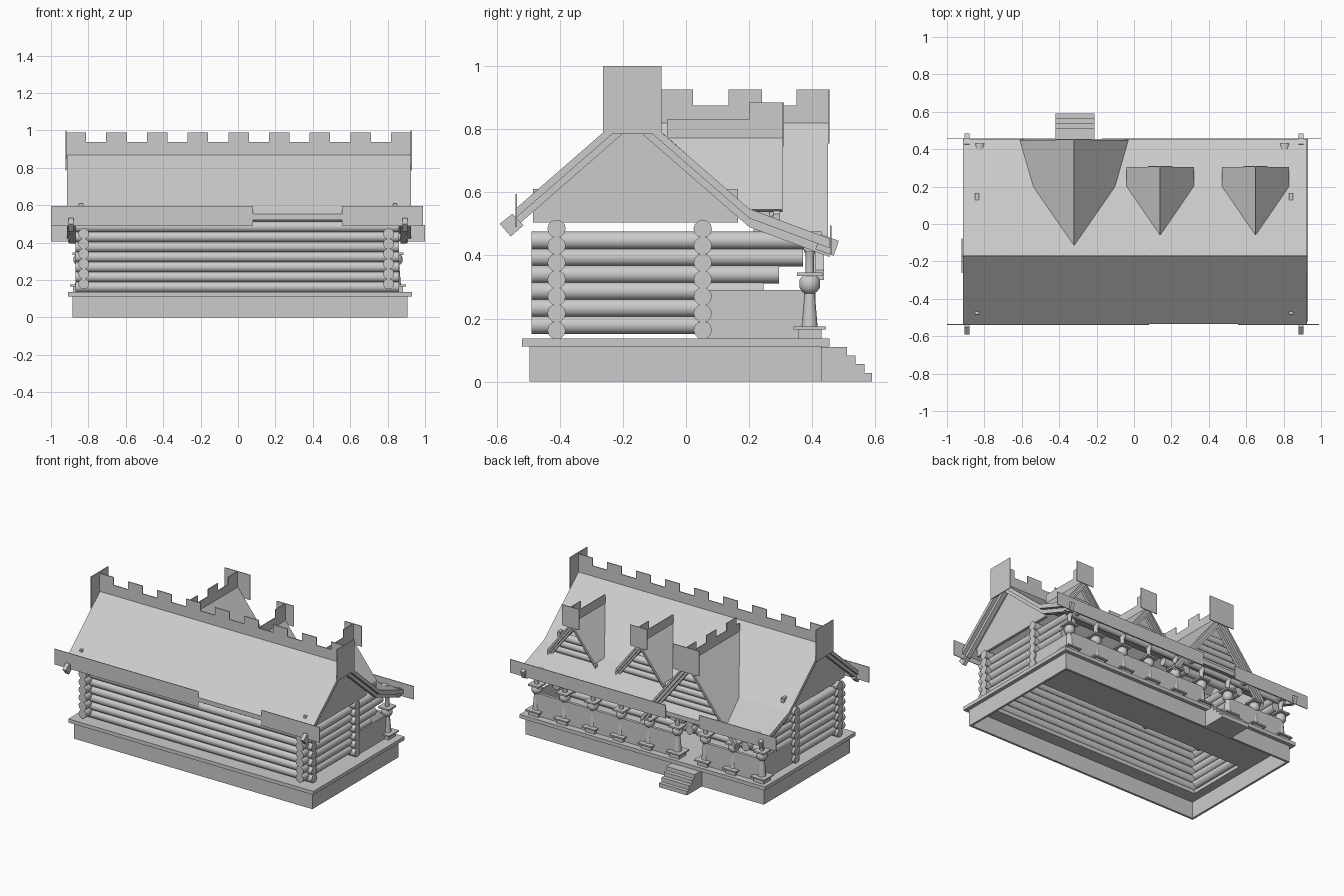
import bpy, bmesh, math
from mathutils import Vector, Matrix

if "Cube" in bpy.data.objects:
    bpy.data.objects.remove(bpy.data.objects["Cube"])


def finish(name, bm, smooth=False):
    bmesh.ops.recalc_face_normals(bm, faces=bm.faces)
    me = bpy.data.meshes.new(name)
    bm.to_mesh(me)
    bm.free()
    ob = bpy.data.objects.new(name, me)
    bpy.context.collection.objects.link(ob)
    if smooth:
        bpy.ops.object.select_all(action='DESELECT')
        ob.select_set(True)
        bpy.context.view_layer.objects.active = ob
        bpy.ops.object.shade_smooth_by_angle(angle=math.radians(40))
    return ob


def add_box(bm, x0, x1, y0, y1, z0, z1):
    m = Matrix.Translation(((x0 + x1) / 2, (y0 + y1) / 2, (z0 + z1) / 2))
    bmesh.ops.create_cube(bm, size=1, matrix=m @ Matrix.Diagonal((x1 - x0, y1 - y0, z1 - z0, 1)))


def boxes(name, *dims):
    bm = bmesh.new()
    for d in dims:
        add_box(bm, *d)
    return finish(name, bm)


def add_log(bm, axis, a, b, u, z, r=0.029):
    # axis x: u is y; axis y: u is x
    mid = (a + b) / 2
    if axis == 'x':
        m = Matrix.Translation((mid, u, z)) @ Matrix.Rotation(math.pi / 2, 4, 'Y')
    else:
        m = Matrix.Translation((u, mid, z)) @ Matrix.Rotation(math.pi / 2, 4, 'X')
    bmesh.ops.create_cone(bm, cap_ends=True, segments=12, radius1=r, radius2=r, depth=b - a, matrix=m)


def prism(name, pts, axis, a, b):
    # axis x: pts are (y, z); axis y: pts are (x, z)
    bm = bmesh.new()
    f = bm.faces.new([bm.verts.new((a, p, q) if axis == 'x' else (p, a, q)) for p, q in pts])
    r = bmesh.ops.extrude_face_region(bm, geom=[f])
    d = Vector((b - a, 0, 0)) if axis == 'x' else Vector((0, b - a, 0))
    bmesh.ops.translate(bm, vec=d, verts=[v for v in r['geom'] if isinstance(v, bmesh.types.BMVert)])
    return finish(name, bm)


def crenel(start, end, z0, low, high, merlons):
    pts = [(start, z0)]
    if merlons[0][0] > start + 1e-4:
        pts.append((start, low))
    for a, b in merlons:
        if a > start + 1e-4:
            pts.append((a, low))
        pts += [(a, high), (b, high)]
        if b < end - 1e-4:
            pts.append((b, low))
    if merlons[-1][1] < end - 1e-4:
        pts.append((end, low))
    return pts + [(end, z0)]


# Foundation skirt, open underneath
boxes("foundation", (-.885, .905, -.495, -.48, 0, .115), (-.885, .905, .415, .43, 0, .115),
      (-.885, -.87, -.495, .43, 0, .115), (.89, .905, -.495, .43, 0, .115))
# Deck ring with the porch floor, open under the room
boxes("deck", (-.91, .93, -.52, -.39, .112, .137), (-.91, .93, .04, .455, .112, .137),
      (-.91, -.81, -.39, .04, .112, .137), (.79, .93, -.39, .04, .112, .137))
# Entrance steps
prism("steps", [(.425, 0), (.425, .11), (.51, .11), (.51, .083), (.537, .083), (.537, .056),
                (.565, .056), (.565, .028), (.59, .028), (.59, 0)], 'x', -.42, -.21)

# Log walls: long walls, then side walls whose upper logs step out over the porch
PITCH = .0535
for nm, y in (("front_log_wall", -.41), ("back_log_wall", .053)):
    bm = bmesh.new()
    for i in range(7):
        add_log(bm, 'x', -.87, .86, y, .163 + PITCH * i)
    finish(nm, bm, True)
reach = [.08, .08, .245, .295, .37, .43]
for nm, x, y0 in (("left_log_wall", -.825, -.49), ("right_log_wall", .805, -.49),
                  ("entry_log_bracket_1", -.11, -.03), ("entry_log_bracket_2", -.53, -.03)):
    bm = bmesh.new()
    for i, yr in enumerate(reach):
        add_log(bm, 'y', y0, max(yr, .12) if y0 > -.1 else yr, x, .18 + PITCH * i)
    finish(nm, bm, True)

# Porch beams
bm = bmesh.new()
add_log(bm, 'x', -.87, .87, .39, .43, .02)
add_log(bm, 'x', -.6, -.03, .24, .478, .027)
finish("porch_beams", bm, True)

# Porch parapet
boxes("porch_parapet", (-.845, -.425, .39, .41, .137, .29), (-.2125, .845, .39, .41, .137, .29),
      (-.85, -.84, .05, .41, .137, .29), (.84, .85, .05, .41, .137, .29))

# Turned porch posts
PROFILE = [(.026, .175), (.017, .28), (.024, .285), (.034, .297), (.034, .323), (.024, .335),
           (.014, .345), (.014, .4), (.024, .43)]
for i in range(9):
    x, y = -.845 + i * .21125, .392
    bm = bmesh.new()
    add_box(bm, x - .037, x + .037, y - .037, y + .037, .137, .166)
    add_box(bm, x - .052, x + .052, y - .052, y + .052, .166, .175)
    add_box(bm, x - .04, x + .04, y - .04, y + .04, .335, .346)
    rings = [[bm.verts.new((x + r * math.cos(k * math.pi / 5), y + r * math.sin(k * math.pi / 5), z))
              for k in range(10)] for r, z in PROFILE]
    for a, b in zip(rings, rings[1:]):
        for k in range(10):
            bm.faces.new((a[k], a[(k + 1) % 10], b[(k + 1) % 10], b[k]))
    finish("porch_post_%d" % (i + 1), bm, True)

# Main roof with a flared back slope, and rake boards under its ends
line = [(-.535, .552), (-.17, .87), (.2, .548), (.455, .453)]


def band(top, thick):
    return [(y, z - top) for y, z in line] + [(y, z - top - thick) for y, z in reversed(line)]


prism("main_roof", band(0, .03), 'x', -.915, .925)
for s in (-1, 1):
    side = "left" if s < 0 else "right"
    prism(side + "_rake_board", band(.03, .028), 'x', s * .87, s * .9)
    # Gable infill
    prism(side + "_gable", [(-.485, .505), (-.485, .61), (-.44, .61), (-.17, .84), (.1, .61),
                            (.165, .61), (.165, .505)], 'x', s * .83, s * .85)
    # Ridge end plate and eave brackets
    ex = -.92 if s < 0 else .926
    boxes(side + "_ridge_plate", (ex - .003, ex + .003, -.263, -.078, .785, 1.0))
    prism(side + "_front_bracket", [(-.59, .5), (-.55, .532), (-.515, .495), (-.555, .46)],
          'x', s * .88, s * .905)
    prism(side + "_back_bracket", [(.427, .468), (.484, .446), (.468, .399), (.41, .42)],
          'x', s * .88, s * .905)

# Crenellated ridge board
mer = [(-.922 + .2175 * i, -.812 + .2175 * i) for i in range(9)]
prism("main_ridge_board", crenel(mer[0][0], mer[-1][1], .85, .937, .99, mer), 'y', -.173, -.167)

# Thin fascia boards
boxes("front_fascia", (-1, .08, -.54, -.535, .49, .595), (.555, .99, -.54, -.535, .49, .595))
boxes("back_fascia", (-1, -.42, .456, .461, .405, .495), (-.17, 1, .456, .461, .405, .495))


def dormer(name, cx, rz, side_pts, yf, yb, boards, gable_y, gable_z, plate, ridge):
    # Roof: two slopes sharing a ridge; side_pts are (half width, y, z) of the eave
    bm = bmesh.new()
    a, b = bm.verts.new((cx, yf, rz)), bm.verts.new((cx, yb, rz))
    for s in (-1, 1):
        bm.faces.new([a] + [bm.verts.new((cx + s * h, y, z)) for h, y, z in side_pts] + [b])
    bmesh.ops.recalc_face_normals(bm, faces=bm.faces)
    if sum(f.normal.z for f in bm.faces) < 0:
        bmesh.ops.reverse_faces(bm, faces=bm.faces)
    me = bpy.data.meshes.new(name + "_roof")
    bm.to_mesh(me)
    bm.free()
    ob = bpy.data.objects.new(name + "_roof", me)
    bpy.context.collection.objects.link(ob)
    so = ob.modifiers.new("thickness", 'SOLIDIFY')
    so.thickness, so.offset = .015, -1
    # Barge boards
    for k, (h, t0, t1, y0, y1) in enumerate(boards):
        e = rz - 1.27 * h
        prism("%s_barge_%d" % (name, k + 1), [(cx - h, e - t0), (cx, rz - t0), (cx + h, e - t0),
              (cx + h, e - t1), (cx, rz - t1), (cx - h, e - t1)], 'y', y0, y1)
    # Log gable
    bm = bmesh.new()
    z = gable_z
    while z < rz - .1:
        h = (rz - .05 - z) / 1.27
        add_log(bm, 'x', cx - h, cx + h, gable_y, z, .025)
        z += .045
    finish(name + "_gable_logs", bm, True)
    # Ridge plate and crenellated ridge
    w, z0, z1 = plate
    boxes(name + "_ridge_plate", (cx - w, cx + w, yf, yf + .005, z0, z1))
    prism(name + "_ridge_board", ridge, 'x', cx - .003, cx + .003)


for i, cx in enumerate((.14, .65)):
    dormer("small_dormer_%d" % (i + 1), cx, .775, [(.18, .305, .546), (.18, .2, .546)], .305, -.06,
           [(.18, .015, .04, .275, .298), (.165, .04, .06, .265, .285)], .25, .545, (.065, .745, .885),
           crenel(-.06, .305, .765, .83, .885, [(.2, .305)]))
dormer("large_dormer", -.32, .823, [(.29, .45, .455), (.22, .2, .546)], .45, -.115,
       [(.355, .018, .05, .41, .437), (.34, .05, .075, .4, .42)], .37, .5, (.095, .755, .925),
       crenel(-.115, .453, .81, .875, .925, [(-.08, .022), (.135, .24), (.35, .453)]))
